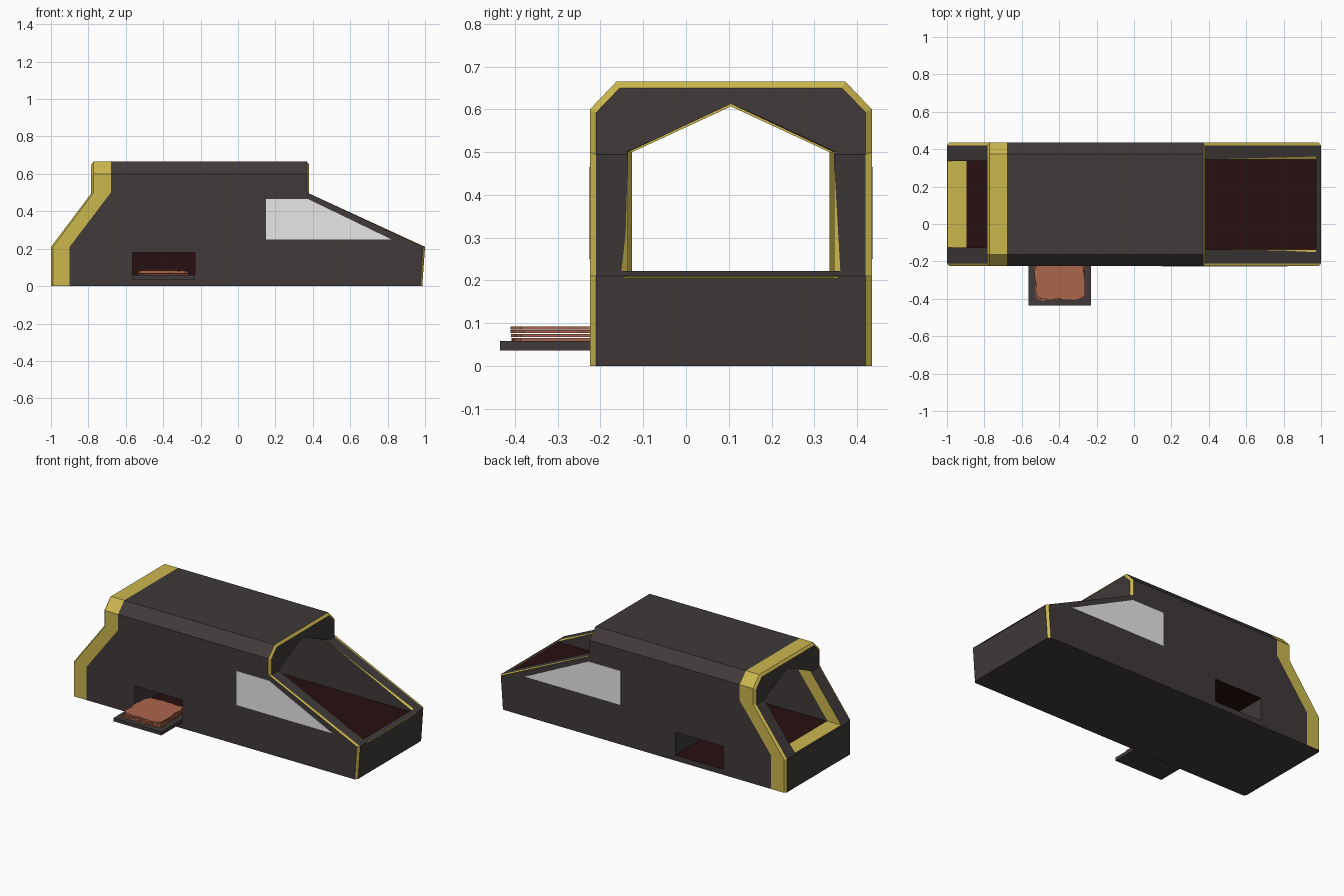
import bpy, bmesh, math, random
from mathutils import Matrix, Vector

if "Cube" in bpy.data.objects:
    bpy.data.objects.remove(bpy.data.objects["Cube"])

random.seed(4)
CY = 0.105                      # centre line of the body in y


def material(name, rgb):
    m = bpy.data.materials.new(name)
    m.diffuse_color = (*rgb, 1)
    m.use_nodes = True
    m.node_tree.nodes["Principled BSDF"].inputs["Base Color"].default_value = m.diffuse_color
    return m


GRAY, YELLOW, MAROON, GLASS, RUST = range(5)
MATS = [material("charcoal", (0.052, 0.042, 0.042)),
        material("mustard", (0.60, 0.475, 0.076)),
        material("dark maroon", (0.021, 0.005, 0.005)),
        material("pale gray", (0.8, 0.8, 0.8)),
        material("rust", (0.41, 0.133, 0.072))]


def finish(name, bm):
    bmesh.ops.recalc_face_normals(bm, faces=bm.faces)
    me = bpy.data.meshes.new(name)
    bm.to_mesh(me)
    bm.free()
    for m in MATS:
        me.materials.append(m)
    ob = bpy.data.objects.new(name, me)
    bpy.context.collection.objects.link(ob)
    return ob


def loft(bm, rings, mat_rule):
    """Skin closed rings of points; mat_rule(strip, side) gives the colour."""
    vs = [[bm.verts.new(p) for p in r] for r in rings]
    n = len(rings[0])
    for s in range(len(vs) - 1):
        for i in range(n):
            j = (i + 1) % n
            f = bm.faces.new((vs[s][i], vs[s][j], vs[s + 1][j], vs[s + 1][i]))
            f.material_index = mat_rule(s, i)
    return vs


def interp(table, z):
    for (z0, x0), (z1, x1) in zip(table, table[1:]):
        if z <= z1:
            return x0 + (x1 - x0) * (z - z0) / (z1 - z0)
    return table[-1][1]


# End outlines as (height, x): nose, tail and inner edge of the tail band
NOSE = [(0, 0.985), (0.21, 1.0), (0.5, 0.38), (0.67, 0.38)]
TAIL = [(0, -1.0), (0.215, -1.0), (0.5, -0.785), (0.67, -0.785)]
BAND = [(0, -0.9), (0.21, -0.9), (0.5, -0.68), (0.67, -0.68)]

# Body: chamfered section lofted between the two end outlines
OUTER = [(0.33, 0), (0.33, 0.21), (0.33, 0.5), (0.33, 0.6), (0.268, 0.665)]
INNER = [(0.315, 0), (0.315, 0.21), (0.315, 0.495), (0.315, 0.593), (0.26, 0.65)]


def body_ring(section, table, dx):
    half = [(interp(table, o[1]) + dx, y, z)
            for (y, z), o in zip(section, OUTER)]
    return ([(x, CY - y, z) for x, y, z in half] +
            [(x, CY + y, z) for x, y, z in reversed(half)])


bm = bmesh.new()
rings = [body_ring(INNER, TAIL, 0), body_ring(OUTER, TAIL, 0.012),
         body_ring(OUTER, BAND, 0), body_ring(OUTER, NOSE, -0.012),
         body_ring(INNER, NOSE, 0)]
vs = loft(bm, rings, lambda s, i: GRAY if i == 9 or s == 2 else YELLOW)
for ring in (vs[0], vs[-1]):    # end caps, one band per height step
    for i in range(4):
        bm.faces.new((ring[i], ring[i + 1], ring[8 - i], ring[9 - i]))
body = finish("body", bm)


# Gabled tunnel right through the body
def tunnel_ring(hw, floor, apex, table, dx):
    pts = [(-hw, floor), (-hw, 0.5), (0, apex), (hw, 0.5), (hw, floor)]
    return [(interp(table, z) + dx, CY + y, z) for y, z in pts]


bm = bmesh.new()
rings = [tunnel_ring(0.231, 0.215, 0.607, TAIL, -0.1),
         tunnel_ring(0.231, 0.215, 0.607, BAND, 0),
         tunnel_ring(0.241, 0.207, 0.613, BAND, 0),
         tunnel_ring(0.241, 0.207, 0.613, NOSE, -0.01),
         tunnel_ring(0.256, 0.200, 0.613, NOSE, 0.02)]
vs = loft(bm, rings, lambda s, i: YELLOW if s != 2 else
          (MAROON if i == 4 else GRAY))
for r in (vs[0], vs[-1]):
    bm.faces.new((r[0], r[1], r[3], r[4]))
    bm.faces.new((r[1], r[2], r[3]))
tunnel = finish("tunnel_cutter", bm)


def box(name, lo, hi, rule):
    bm = bmesh.new()
    lo, hi = Vector(lo), Vector(hi)
    bmesh.ops.create_cube(bm, size=1, matrix=Matrix.Translation((lo + hi) / 2)
                          @ Matrix.Diagonal((*(hi - lo), 1)))
    bm.normal_update()
    for f in bm.faces:
        f.material_index = rule(f.normal)
    return finish(name, bm)


# Hatch recesses in both flanks
def slot_rule(n):
    return GRAY if abs(n.x) > 0.5 else MAROON


slots = [box("slot_cutter", (-0.565, y0, 0.035), (-0.23, y1, 0.18), slot_rule)
         for y0, y1 in ((-0.4, 0.08), (0.13, 0.6))]

bpy.context.view_layer.objects.active = body
for cutter in [tunnel] + slots:
    mod = body.modifiers.new("cut", 'BOOLEAN')
    mod.operation = 'DIFFERENCE'
    mod.solver = 'EXACT'
    mod.object = cutter
    bpy.ops.object.modifier_apply(modifier=mod.name)
    bpy.data.objects.remove(cutter)


def slab(name, pts, offset, mat):
    """Extrude a flat outline of 3D points by an offset vector."""
    bm = bmesh.new()
    f = bm.faces.new([bm.verts.new(p) for p in pts])
    ext = bmesh.ops.extrude_face_region(bm, geom=[f], use_keep_orig=True)
    bmesh.ops.translate(bm, vec=offset, verts=[
        v for v in ext["geom"] if isinstance(v, bmesh.types.BMVert)])
    for f in bm.faces:
        f.material_index = mat
    return finish(name, bm)


# Side windows, thin plates on both flanks
WINDOW = [(0.15, 0.25), (0.15, 0.465), (0.375, 0.465), (0.82, 0.25)]
for side, label in ((-1, "near"), (1, "far")):
    y = CY + side * 0.328
    slab("window_" + label, [(x, y, z) for x, z in WINDOW],
         (0, side * 0.004, 0), GLASS)

# Tray sliding out of the near hatch
box("tray", (-0.564, -0.435, 0.036), (-0.231, -0.1, 0.058), lambda n: GRAY)

# Stack of ragged sheets on the tray
for k in range(4):
    pts = []
    for i in range(36):
        a = 2 * math.pi * i / 36
        c, s = math.cos(a), math.sin(a)
        r = (c ** 10 + s ** 10) ** -0.1 * random.uniform(0.95, 1.04)
        pts.append((-0.3975 + 0.132 * r * c, -0.275 + 0.13 * r * s,
                    0.0585 + 0.009 * k))
    slab("sheet_%d" % (k + 1), pts, (0, 0, 0.007), RUST)
